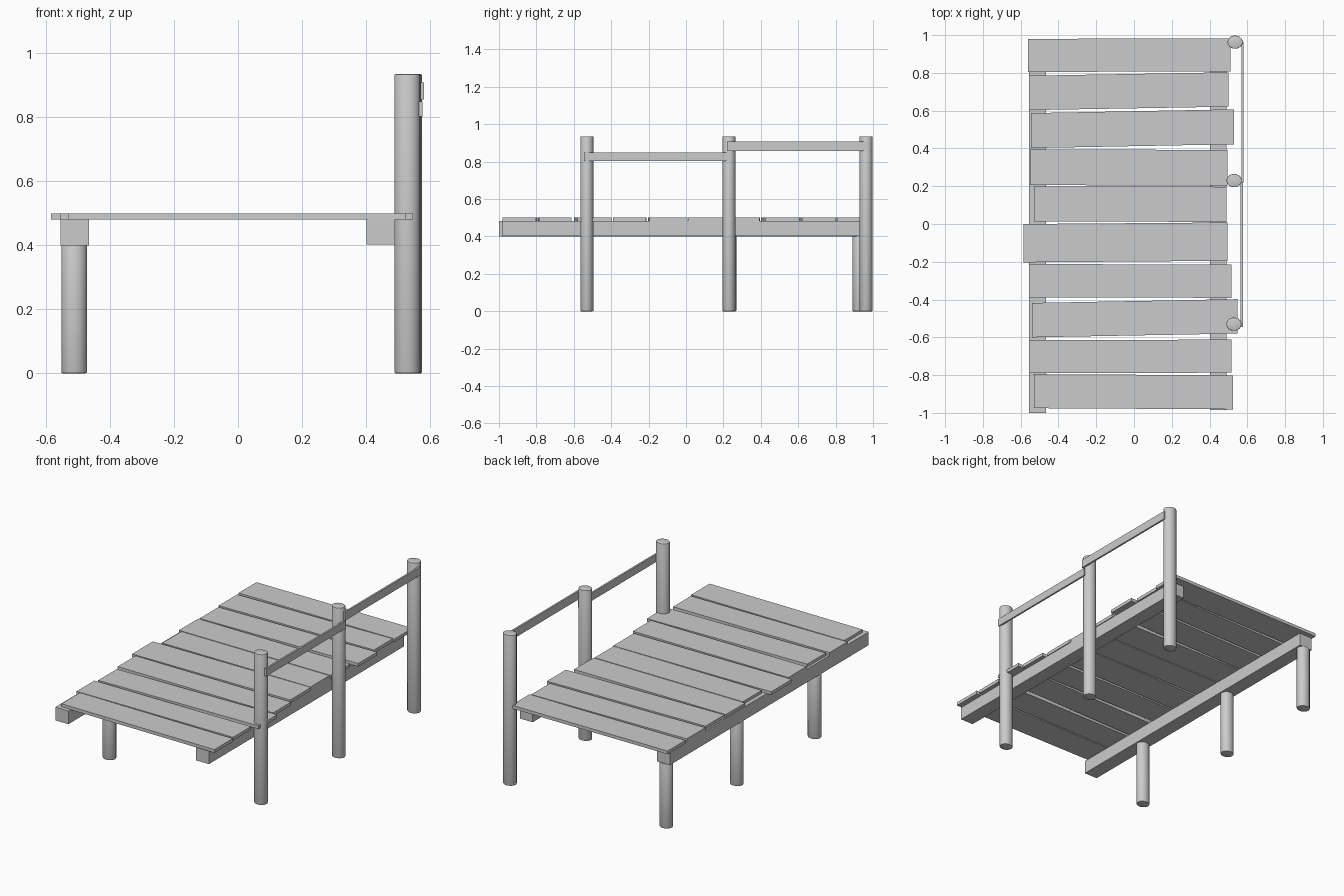
import bpy
import bmesh

cube = bpy.data.objects.get("Cube")
if cube:
    bpy.data.objects.remove(cube, do_unlink=True)

wood = bpy.data.materials.new("grey_wood")
wood.use_nodes = True
GREY = (0.6, 0.6, 0.6, 1)
wood.diffuse_color = GREY
wood.node_tree.nodes["Principled BSDF"].inputs["Base Color"].default_value = GREY


def finish(name, bm):
    bmesh.ops.recalc_face_normals(bm, faces=bm.faces)
    mesh = bpy.data.meshes.new(name)
    bm.to_mesh(mesh)
    bm.free()
    mesh.materials.append(wood)
    obj = bpy.data.objects.new(name, mesh)
    bpy.context.collection.objects.link(obj)
    return obj


def slab(name, x, y, z, skew=0.0):
    """Box from (low, high) ranges; skew raises the +x end along y."""
    bm = bmesh.new()
    bmesh.ops.create_cube(bm, size=1)
    for v in bm.verts:
        px, py, pz = (int(c > 0) for c in v.co)
        v.co = (x[px], y[py] + (skew if px else 0), z[pz])
    return finish(name, bm)


def post(name, x, y, height):
    """Slightly oval round post with softened rims."""
    bm = bmesh.new()
    bmesh.ops.create_cone(bm, cap_ends=True, segments=32, radius1=1, radius2=1, depth=1)
    for v in bm.verts:
        v.co = (x + v.co.x * 0.04, y + v.co.y * 0.035, (v.co.z + 0.5) * height)
    rims = [e for e in bm.edges if e.verts[0].co.z == e.verts[1].co.z]
    bmesh.ops.bevel(bm, geom=rims, offset=0.004, segments=2, affect='EDGES', profile=0.5)
    obj = finish(name, bm)
    bpy.ops.object.select_all(action='DESELECT')
    obj.select_set(True)
    bpy.context.view_layer.objects.active = obj
    bpy.ops.object.shade_smooth_by_angle()


# Long beams carrying the deck
slab("beam_open_side", (-0.555, -0.465), (-1.0, 0.95), (0.40, 0.482))
slab("beam_rail_side", (0.402, 0.49), (-0.985, 0.93), (0.402, 0.482))

# Uneven deck planks: x range, y range at the -x end, shift of the +x end
planks = [
    ((-0.56, 0.51), (0.805, 0.98), 0.003),
    ((-0.555, 0.50), (0.603, 0.785), 0.018),
    ((-0.545, 0.53), (0.402, 0.587), 0.02),
    ((-0.55, 0.495), (0.206, 0.395), -0.003),
    ((-0.53, 0.49), (0.014, 0.20), -0.003),
    ((-0.585, 0.495), (-0.203, 0.0), 0.008),
    ((-0.555, 0.515), (-0.388, -0.212), -0.003),
    ((-0.54, 0.547), (-0.6, -0.418), 0.02),
    ((-0.555, 0.517), (-0.79, -0.615), 0.003),
    ((-0.53, 0.525), (-0.975, -0.795), -0.006),
]
for i, (x, y, skew) in enumerate(planks):
    slab(f"deck_plank_{i + 1}", x, y, (0.48, 0.50), skew)

# Short posts under one beam, tall posts beside the other
for i, y in enumerate((-0.53, 0.234, 0.925)):
    post(f"short_post_{i + 1}", -0.512, y, 0.402)
for i, (x, y) in enumerate(((0.529, -0.53), (0.53, 0.23), (0.535, 0.963))):
    post(f"tall_post_{i + 1}", x, y, 0.935)

# Handrail boards on the outside of the tall posts
slab("handrail_front", (0.565, 0.576), (-0.545, 0.235), (0.802, 0.85))
slab("handrail_back", (0.57, 0.581), (0.22, 0.965), (0.856, 0.908))
